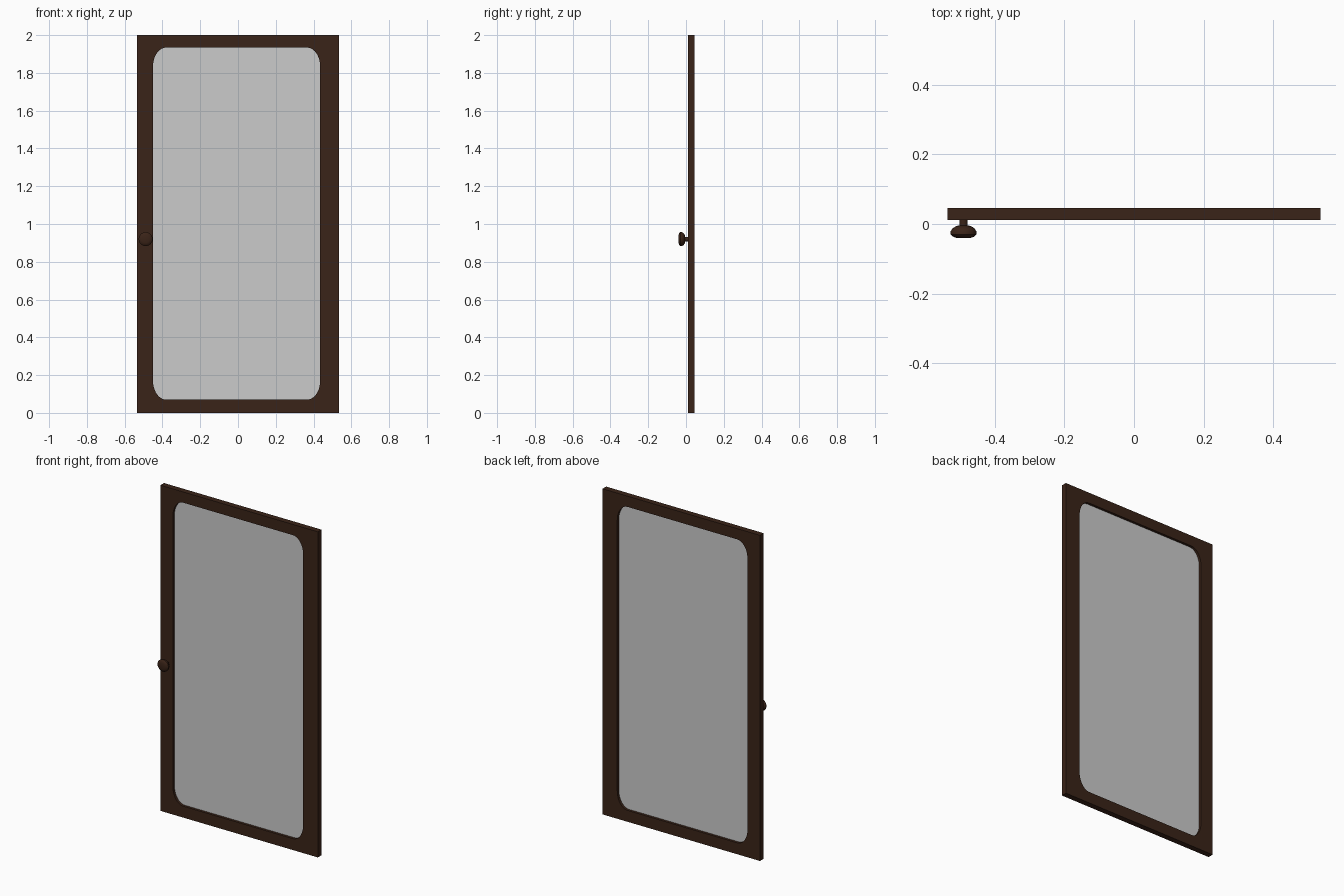
import bpy, bmesh
from math import sin, cos, pi

if "Cube" in bpy.data.objects:
    bpy.data.objects.remove(bpy.data.objects["Cube"])

wood = bpy.data.materials.new("dark_wood")
wood.diffuse_color = (0.042, 0.017, 0.009, 1)
wood.use_nodes = True
wood.node_tree.nodes["Principled BSDF"].inputs["Base Color"].default_value = wood.diffuse_color


def make_object(name, bm, mat=None):
    bmesh.ops.recalc_face_normals(bm, faces=bm.faces)
    mesh = bpy.data.meshes.new(name)
    bm.to_mesh(mesh)
    bm.free()
    obj = bpy.data.objects.new(name, mesh)
    bpy.context.collection.objects.link(obj)
    if mat:
        mesh.materials.append(mat)
    return obj


# Overall panel and opening limits
W, H = 0.535, 2.0
Y0, Y1 = 0.011, 0.046
X0, X1, Z0, Z1 = -0.45, 0.435, 0.07, 1.934
RX, RZ, STEPS = 0.07, 0.10, 10


def corner_arcs(y):
    """Rounded corners of the opening, counter-clockwise from top right."""
    centres = [(X1 - RX, Z1 - RZ), (X0 + RX, Z1 - RZ), (X0 + RX, Z0 + RZ), (X1 - RX, Z0 + RZ)]
    return [[(cx + RX * cos((k + i / STEPS) * pi / 2), y, cz + RZ * sin((k + i / STEPS) * pi / 2))
             for i in range(STEPS + 1)] for k, (cx, cz) in enumerate(centres)]


# Door frame: flat ring around the rounded opening, extruded to thickness
bm = bmesh.new()
outer = [bm.verts.new(p) for p in [(W, Y0, H), (-W, Y0, H), (-W, Y0, 0), (W, Y0, 0)]]
arcs = [[bm.verts.new(p) for p in arc] for arc in corner_arcs(Y0)]
for k in range(4):
    n = (k + 1) % 4
    for a, b in zip(arcs[k], arcs[k][1:]):
        bm.faces.new((outer[k], b, a))
    bm.faces.new((outer[k], outer[n], arcs[n][0], arcs[k][-1]))
ext = bmesh.ops.extrude_face_region(bm, geom=bm.faces[:], use_keep_orig=True)
moved = [g for g in ext["geom"] if isinstance(g, bmesh.types.BMVert)]
bmesh.ops.translate(bm, vec=(0, Y1 - Y0, 0), verts=moved)
make_object("door_frame", bm, wood)

# Glass pane set mid-depth in the frame
bm = bmesh.new()
bm.faces.new([bm.verts.new(p) for arc in corner_arcs((Y0 + Y1) / 2 - 0.002) for p in arc])
ext = bmesh.ops.extrude_face_region(bm, geom=bm.faces[:], use_keep_orig=True)
moved = [g for g in ext["geom"] if isinstance(g, bmesh.types.BMVert)]
bmesh.ops.translate(bm, vec=(0, 0.004, 0), verts=moved)
make_object("glass_pane", bm)

# Knob: lathed (radius, y) profile around the y axis
profile = [(0.012, Y0), (0.012, -0.004), (0.021, -0.006), (0.031, -0.012), (0.037, -0.021),
           (0.037, -0.030), (0.031, -0.036), (0.020, -0.040)]
SIDES = 32
bm = bmesh.new()
rings = [[bm.verts.new((-0.489 + r * cos(2 * pi * i / SIDES), y, 0.92 + r * sin(2 * pi * i / SIDES)))
          for i in range(SIDES)] for r, y in profile]
for a, b in zip(rings, rings[1:]):
    for i in range(SIDES):
        j = (i + 1) % SIDES
        bm.faces.new((a[i], a[j], b[j], b[i]))
bm.faces.new(rings[0])
bm.faces.new(rings[-1])
knob = make_object("knob", bm, wood)

bpy.context.view_layer.objects.active = knob
knob.select_set(True)
bpy.ops.object.shade_smooth_by_angle(angle=0.7)
